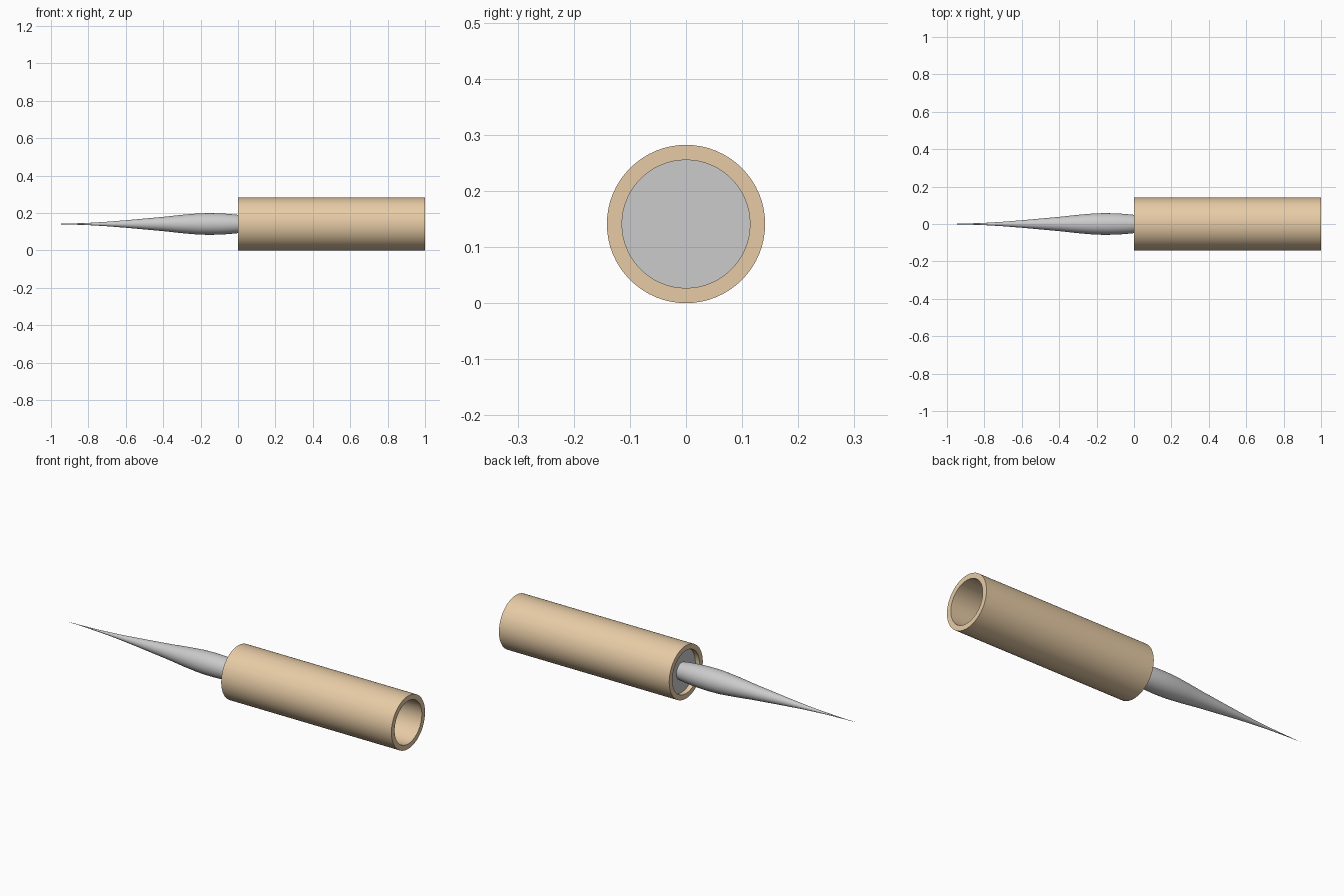
import bpy, bmesh, math
from mathutils import Matrix, Vector

if "Cube" in bpy.data.objects:
    bpy.data.objects.remove(bpy.data.objects["Cube"])

R_OUT, R_IN = 0.141, 0.114
SEGS = 64


def lathe(name, profile, closed=False):
    """Spin (x, radius) points around the horizontal axis of the brush."""
    bm = bmesh.new()
    verts = [bm.verts.new((x, 0, r)) for x, r in profile]
    edges = [bm.edges.new(p) for p in zip(verts, verts[1:])]
    if closed:
        edges.append(bm.edges.new((verts[-1], verts[0])))
    bmesh.ops.spin(bm, geom=verts + edges, cent=(0, 0, 0), axis=(1, 0, 0),
                   angle=math.tau, steps=SEGS, use_duplicate=False)
    bmesh.ops.remove_doubles(bm, verts=bm.verts, dist=1e-5)
    bmesh.ops.recalc_face_normals(bm, faces=bm.faces)
    mesh = bpy.data.meshes.new(name)
    bm.to_mesh(mesh)
    bm.free()
    obj = bpy.data.objects.new(name, mesh)
    bpy.context.collection.objects.link(obj)
    obj.location.z = R_OUT
    bpy.ops.object.select_all(action='DESELECT')
    obj.select_set(True)
    bpy.context.view_layer.objects.active = obj
    bpy.ops.object.shade_smooth_by_angle(angle=math.radians(35))
    return obj


# Hollow wooden handle
handle = lathe("handle", [(0, R_IN), (0, R_OUT), (1, R_OUT), (1, R_IN)], closed=True)
wood = bpy.data.materials.new("wood")
wood.diffuse_color = (0.80, 0.60, 0.38, 1)
wood.use_nodes = True
wood.node_tree.nodes["Principled BSDF"].inputs["Base Color"].default_value = wood.diffuse_color
handle.data.materials.append(wood)

# Bristles: recessed base plate flowing into a swelling, tapering tip
lathe("bristles", [
    (0.030, 0), (0.030, R_IN), (0.025, R_IN), (0.025, 0.045),
    (0.0, 0.049), (-0.05, 0.054), (-0.10, 0.057), (-0.16, 0.058),
    (-0.22, 0.056), (-0.30, 0.049), (-0.40, 0.038), (-0.50, 0.029),
    (-0.60, 0.020), (-0.70, 0.012), (-0.80, 0.006), (-0.90, 0.0025), (-1.0, 0)])
